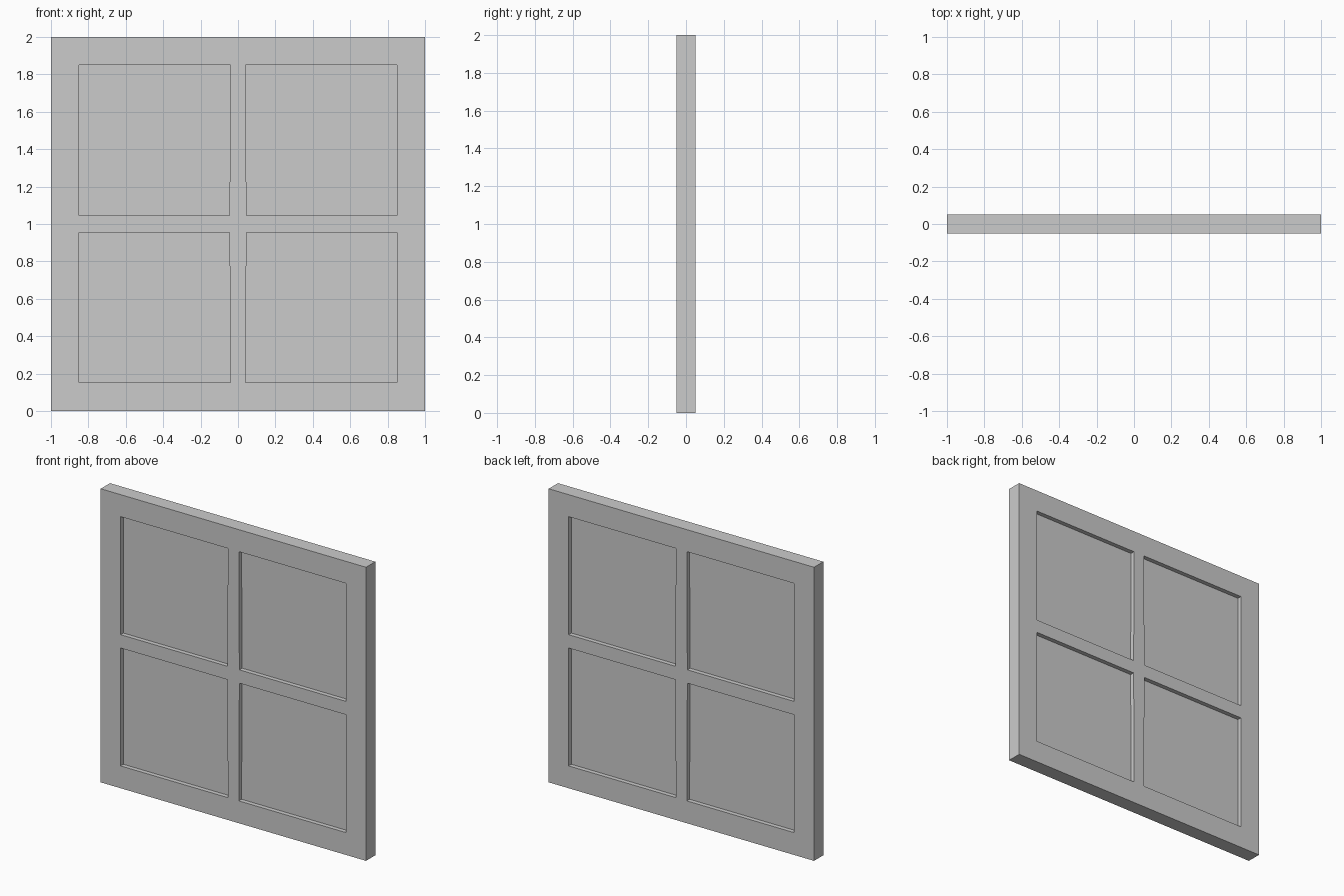
import bpy, bmesh
from mathutils import Vector

if "Cube" in bpy.data.objects:
    bpy.data.objects.remove(bpy.data.objects["Cube"])

# Layout lines of the window: outer frame, openings and crossing bars
ZS = [0.0, 0.152, 0.955, 1.046, 1.85, 2.0]
PANES = [(1, 1), (3, 1), (1, 3), (3, 3)]
BARS = [(i, j) for i in range(5) for j in range(5) if (i, j) not in PANES]


def corner(i, j):
    # the upright bar is very slightly wider at the crossing
    bar = 0.045 if j in (2, 3) else 0.041
    return [-1, -0.85, -bar, bar, 0.85, 1][i], ZS[j]


def plate(name, cells, depth):
    """Solid slab made of the given layout cells, centred on y = 0."""
    bm = bmesh.new()
    verts = {}

    def vert(i, j):
        if (i, j) not in verts:
            x, z = corner(i, j)
            verts[i, j] = bm.verts.new((x, -depth / 2, z))
        return verts[i, j]

    for i, j in cells:
        bm.faces.new([vert(i, j), vert(i + 1, j), vert(i + 1, j + 1), vert(i, j + 1)])
    front = bm.faces[:]
    res = bmesh.ops.extrude_face_region(bm, geom=front, use_keep_orig=True)
    moved = [g for g in res["geom"] if isinstance(g, bmesh.types.BMVert)]
    bmesh.ops.translate(bm, verts=moved, vec=Vector((0, depth, 0)))
    bmesh.ops.recalc_face_normals(bm, faces=bm.faces[:])
    mesh = bpy.data.meshes.new(name)
    bm.to_mesh(mesh)
    bm.free()
    obj = bpy.data.objects.new(name, mesh)
    bpy.context.collection.objects.link(obj)
    return obj


# Frame with its crossing bars
plate("window_frame", BARS, 0.1)

# Four recessed panes
for n, cell in enumerate(PANES, 1):
    plate(f"pane_{n}", [cell], 0.04)
